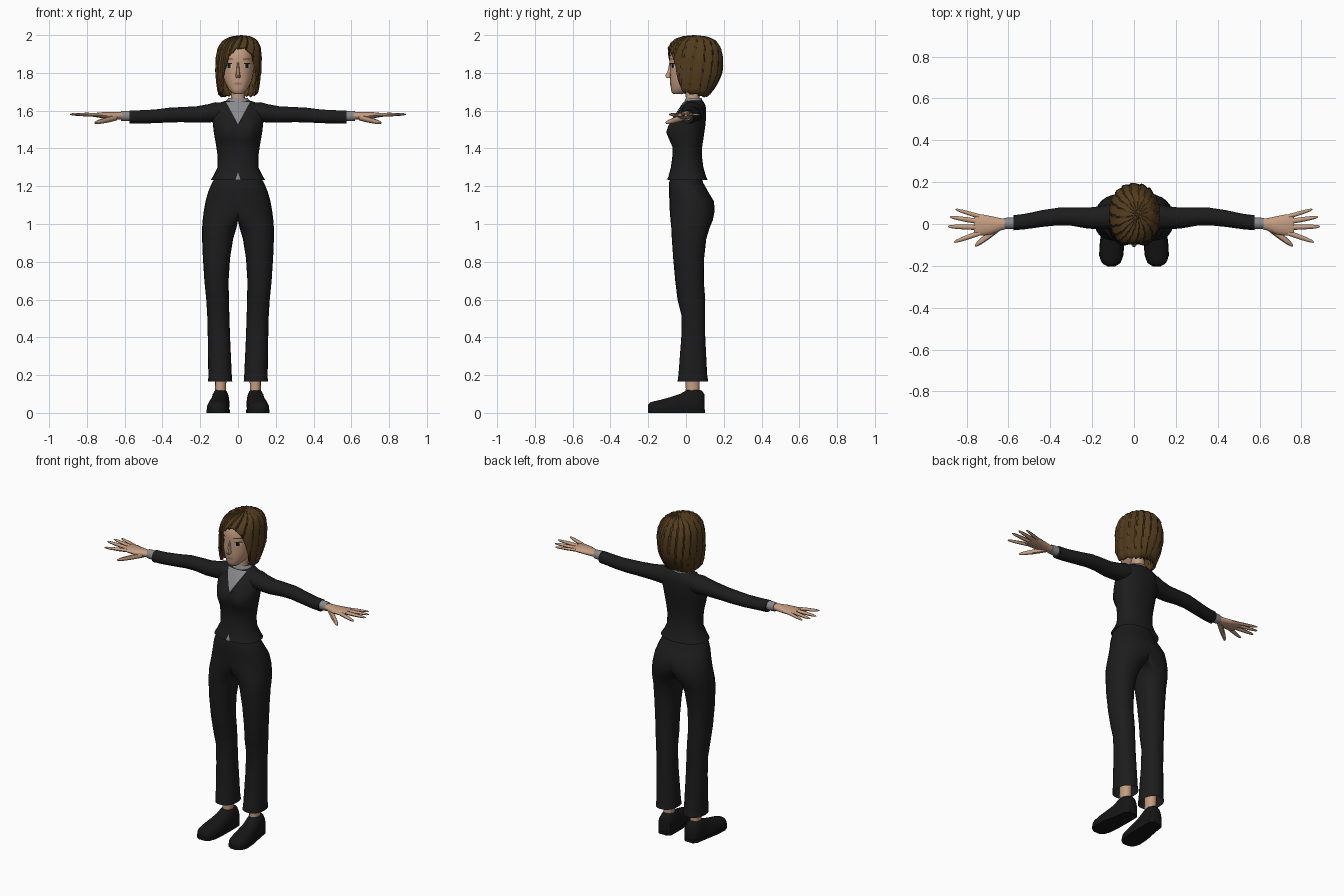
import bpy, bmesh
from math import sin, cos, pi, exp, copysign
from mathutils import Vector
from mathutils.bvhtree import BVHTree


def material(name, r, g, b):
    m = bpy.data.materials.new(name)
    m.diffuse_color = (r, g, b, 1)
    return m


BLACK = material("black_cloth", .012, .012, .013)
SHOE = material("black_leather", .008, .008, .008)
SKIN = material("skin", .56, .34, .22)
HAIR = material("brown_hair", .085, .045, .013)
GREY = material("grey_shirt", .25, .25, .26)
DARK = material("dark_features", .01, .008, .006)
WHITE = material("eye_white", .65, .62, .6)
LIP = material("lip", .4, .2, .15)


def loft(name, rings, mat, caps=(1, 1), mirror=False, closed=True, angle=50):
    """Skin a list of equal-length point rings into one object."""
    bm = bmesh.new()
    vs = [[bm.verts.new(p) for p in r] for r in rings]
    n = len(rings[0])
    for a, b in zip(vs, vs[1:]):
        for i in range(n if closed else n - 1):
            j = (i + 1) % n
            bm.faces.new((a[i], a[j], b[j], b[i]))
    if closed and caps[0]:
        bm.faces.new(vs[0])
    if closed and caps[1]:
        bm.faces.new(vs[-1])
    if mirror:  # drop faces lying on the centre plane
        inner = [f for f in bm.faces if all(abs(v.co.x) < 1e-5 for v in f.verts)]
        bmesh.ops.delete(bm, geom=inner, context='FACES')
    bmesh.ops.remove_doubles(bm, verts=bm.verts, dist=1e-5)
    bmesh.ops.recalc_face_normals(bm, faces=bm.faces)
    me = bpy.data.meshes.new(name)
    bm.to_mesh(me)
    bm.free()
    ob = bpy.data.objects.new(name, me)
    bpy.context.collection.objects.link(ob)
    me.materials.append(mat)
    bpy.ops.object.select_all(action='DESELECT')
    ob.select_set(True)
    bpy.context.view_layer.objects.active = ob
    bpy.ops.object.shade_smooth_by_angle(angle=angle * pi / 180)
    if mirror:
        ob.modifiers.new("mirror", 'MIRROR')
    return ob


def sp(v, e):
    return copysign(abs(v) ** e, v)


def hring(z, x0, x1, y0, y1, n=20, e=.9, clamp=False, bust=0):
    """Horizontal rounded ring filling the given x and y extents."""
    pts = []
    for i in range(n):
        a = 2 * pi * i / n
        x = (x0 + x1) / 2 + (x1 - x0) / 2 * sp(cos(a), e)
        y = (y0 + y1) / 2 + (y1 - y0) / 2 * sp(sin(a), e)
        if y < (y0 + y1) / 2:
            y -= bust * exp(-((abs(x) - .06) / .04) ** 2)
        pts.append((max(0, x) if clamp else x, y, z))
    return pts


def xring(x, y, z, ry, rz, n=14):
    """Ring across the x axis, for arms and fingers."""
    return [(x, y + ry * cos(2 * pi * i / n), z + rz * sin(2 * pi * i / n)) for i in range(n)]


def body(name, rows, mat, **kw):
    return loft(name, [hring(z, -rx, rx, y0, y1) for z, rx, y0, y1 in rows], mat, **kw)


def decal(name, rows, target, mat, off=.002, cols=6, mirror=False):
    """Patch given as (z, x0, x1) rows, projected onto the front of target."""
    me = target.data
    tree = BVHTree.FromPolygons([v.co for v in me.vertices], [p.vertices[:] for p in me.polygons])
    rings = []
    for z, x0, x1 in rows:
        ring = []
        for i in range(cols + 1):
            x = x0 + (x1 - x0) * i / cols
            hit = tree.ray_cast(Vector((x, -1, z)), Vector((0, 1, 0)))[0]
            ring.append((x, (hit.y if hit else 0) - off, z))
        rings.append(ring)
    return loft(name, rings, mat, closed=False, mirror=mirror)


# Trousers: one leg and half the hips, mirrored
legs = [(.165, .03, .158, -.045, .118), (.2, .033, .157, -.04, .112), (.4, .042, .16, -.025, .102),
        (.52, .046, .163, -.025, .1), (.6, .048, .168, -.045, .102), (.7, .05, .178, -.057, .094),
        (.82, .042, .186, -.068, .096), (.92, .026, .19, -.075, .107), (.98, .008, .19, -.078, .125),
        (1.02, -.05, .187, -.082, .142), (1.07, -.14, .181, -.086, .152), (1.12, -.172, .172, -.088, .148),
        (1.17, -.158, .158, -.09, .118), (1.22, -.137, .137, -.09, .09), (1.26, -.11, .11, -.075, .08)]
loft("trousers", [hring(*r, n=24, clamp=True) for r in legs], BLACK, caps=(0, 0), mirror=True)

# Ankles and shoes
loft("ankles", [hring(z, .092 - r, .092 + r, .035 - r * 1.25, .035 + r * 1.25, n=12)
                for z, r in ((.08, .03), (.13, .029), (.2, .031), (.3, .035))], SKIN, mirror=True)
shoe = [(.097, .09, .025, .1), (.085, .09, .042, .118), (.05, .092, .047, .132), (.015, .094, .049, .128),
        (-.03, .098, .051, .102), (-.08, .104, .056, .085), (-.13, .108, .057, .071),
        (-.17, .109, .052, .062), (-.19, .109, .04, .056), (-.2, .109, .022, .045)]
loft("shoes", [[(cx + rx * sp(cos(a), .75), y, max(.004, h * (.35 + .65 * sin(a))))
                for a in [2 * pi * i / 18 for i in range(18)]] for y, cx, rx, h in shoe],
     SHOE, mirror=True, angle=45)
sole = [(.1, .09, .027), (.08, .09, .045), (.015, .094, .051), (-.08, .104, .059),
        (-.15, .109, .058), (-.185, .109, .045), (-.202, .109, .02)]
loft("shoe_soles", [[(cx - rx, y, 0), (cx + rx, y, 0), (cx + rx, y, .018), (cx - rx, y, .018)]
                    for y, cx, rx in sole], SHOE, mirror=True, angle=40)

# Jacket body
torso = [(1.232, .145, -.1, .115, 0), (1.255, .13, -.092, .105, 0), (1.3, .108, -.08, .092, 0),
         (1.36, .108, -.072, .084, 0), (1.41, .115, -.072, .086, .004), (1.45, .122, -.08, .092, .018),
         (1.485, .128, -.085, .097, .028), (1.52, .132, -.08, .102, .022), (1.56, .137, -.062, .106, .01),
         (1.6, .135, -.04, .107, 0), (1.625, .125, -.025, .104, 0), (1.645, .09, -.01, .095, 0),
         (1.655, .055, .0, .085, 0)]
jacket = loft("jacket", [hring(z, -rx, rx, y0, y1, n=28, bust=b) for z, rx, y0, y1, b in torso],
              BLACK, caps=(0, 1))

# Sleeves, shirt cuffs
arm = [(.07, .035, 1.592, .055, .052), (.12, .035, 1.592, .06, .054), (.16, .03, 1.586, .055, .049),
       (.22, .028, 1.58, .05, .044), (.3, .035, 1.579, .043, .041), (.36, .036, 1.577, .042, .04),
       (.44, .026, 1.57, .04, .037), (.52, .012, 1.567, .037, .036), (.575, .006, 1.567, .036, .036)]
loft("sleeves", [xring(*r) for r in arm], BLACK, mirror=True)
loft("shirt_cuffs", [xring(x, .003, 1.572, r, r) for x, r in ((.56, .028), (.595, .028), (.62, .026))],
     GREY, mirror=True)

# Hands: palm, fingers and thumb
palm = [(.6, .002, 1.573, .022, .02), (.64, -.002, 1.573, .03, .02), (.68, -.006, 1.574, .043, .019),
        (.72, -.005, 1.576, .05, .016), (.75, -.004, 1.577, .051, .012), (.765, -.004, 1.577, .046, .008)]
loft("palms", [xring(*r) for r in palm], SKIN, mirror=True)


def digit(name, a, b, r):
    a, b = Vector(a), Vector(b)
    loft(name, [xring(*a.lerp(b, t), r * k, r * k * .8, 8)
                for t, k in ((0, 1), (.4, 1), (.75, .8), (.93, .55), (1, .2))], SKIN, mirror=True)


digit("index_fingers", (.735, -.042, 1.577), (.86, -.086, 1.58), .0125)
digit("middle_fingers", (.74, -.016, 1.578), (.89, -.012, 1.581), .0125)
digit("ring_fingers", (.74, .011, 1.578), (.88, .034, 1.58), .012)
digit("little_fingers", (.735, .035, 1.577), (.853, .07, 1.578), .0105)
digit("thumbs", (.64, -.012, 1.565), (.76, -.104, 1.535), .02)

# Shirt front, hem gap, lapels and collar
decal("shirt_front", [(1.645 - .115 * t / 6, -.062 * (1 - t / 6) - .001, .062 * (1 - t / 6) + .001)
                      for t in range(7)], jacket, GREY, .004)
decal("shirt_hem_gap", [(1.27, -.001, .001), (1.234, -.013, .013)], jacket, GREY, .003)
decal("lapels", [(1.64 - .12 * t / 6, .06 * (1 - t / 6), .06 * (1 - t / 6) + .004 + .02 * sin(pi * t / 6))
                 for t in range(7)], jacket, BLACK, .007, mirror=True)
body("shirt_collar", [(1.63, .072, -.012, .092), (1.65, .064, -.008, .088), (1.668, .05, .0, .082),
                      (1.655, .046, .004, .078)], GREY, caps=(0, 0))

# Neck and head
body("neck", [(1.62, .042, -.002, .078), (1.66, .037, 0, .07), (1.71, .036, -.005, .072),
              (1.76, .04, -.01, .08)], SKIN)
head = body("head", [(1.687, .02, -.066, -.025), (1.695, .034, -.075, .0), (1.715, .052, -.08, .045),
                     (1.745, .068, -.083, .08), (1.78, .079, -.086, .105), (1.82, .084, -.084, .125),
                     (1.87, .085, -.088, .13), (1.92, .079, -.083, .12), (1.95, .06, -.06, .1),
                     (1.965, .03, -.03, .07)], SKIN)

# Face features
loft("nose", [[(-w, -.075, z), (-w * .4, y, z + dz), (w * .4, y, z + dz), (w, -.075, z)]
              for z, w, y, dz in ((1.855, .008, -.088, 0), (1.81, .011, -.097, 0),
                                  (1.785, .015, -.11, 0), (1.772, .014, -.102, 0))], SKIN, angle=35)
decal("eye_whites", [(1.847, .034, .058), (1.838, .03, .066), (1.826, .035, .06)], head, WHITE, .001, mirror=True)
decal("irises", [(1.849, .04, .055), (1.837, .038, .057), (1.825, .041, .054)], head, DARK, .002, mirror=True)
decal("eyelashes", [(1.853, .034, .062), (1.847, .03, .069)], head, DARK, .003, mirror=True)
decal("eyebrows", [(1.877, .03, .066), (1.87, .026, .068)], head, HAIR, .003, mirror=True)
decal("mouth", [(1.748, -.016, .016), (1.743, -.026, .026), (1.737, -.013, .013)], head, LIP, .002)

# Hair: ridged bob with side parting and face opening
PROFILE = [(2.0, 0), (1.994, .4), (1.98, .66), (1.96, .82), (1.93, .93), (1.89, .985), (1.84, 1),
           (1.78, 1), (1.72, .96), (1.6, .85)]
FRINGE = [(0, 1.935), (15, 1.925), (32, 1.885), (42, 1.83), (50, 1.74), (58, 1.695), (75, 1.69),
          (110, 1.675), (150, 1.68), (180, 1.685), (200, 1.685)]


def interp(table, v):
    for (a, p), (b, q) in zip(table, table[1:]):
        if min(a, b) <= v <= max(a, b):
            return p + (q - p) * (v - a) / (b - a)
    return table[-1][1]


N, ROWS = 108, 18
rings = []
for k in range(ROWS + 1):
    s = k / ROWS
    ring = []
    for i in range(N):
        th = 2 * pi * i / N
        deg = abs((i * 360 / N - 8 + 180) % 360 - 180)
        saw = (i + k * .35) % 6 / 6                      # overlapping locks
        low = interp(FRINGE, deg) + .012 * ((i % 6) / 6 - .5)
        z = 2 - (2 - low) * s ** 1.7
        back = ((1 - cos(th)) / 2) ** 2
        f = interp(PROFILE, z) if k else .02
        f *= 1 - back * .5 * (max(0, 1.85 - z) / .18) ** 2
        f *= 1 + .07 * (saw - .6) * min(1, 2.5 * s)
        part = .02 * (1 - s) ** 2
        ring.append((part + .121 * f * sp(sin(th), .9), .045 - .15 * f * sp(cos(th), .9),
                     z + .008 * (saw - .7) * sin(pi * s)))
    rings.append(ring)
hair = loft("bob_hair", rings, HAIR, caps=(1, 0), angle=30)
solid = hair.modifiers.new("thickness", 'SOLIDIFY')
solid.thickness, solid.offset = .01, -1
